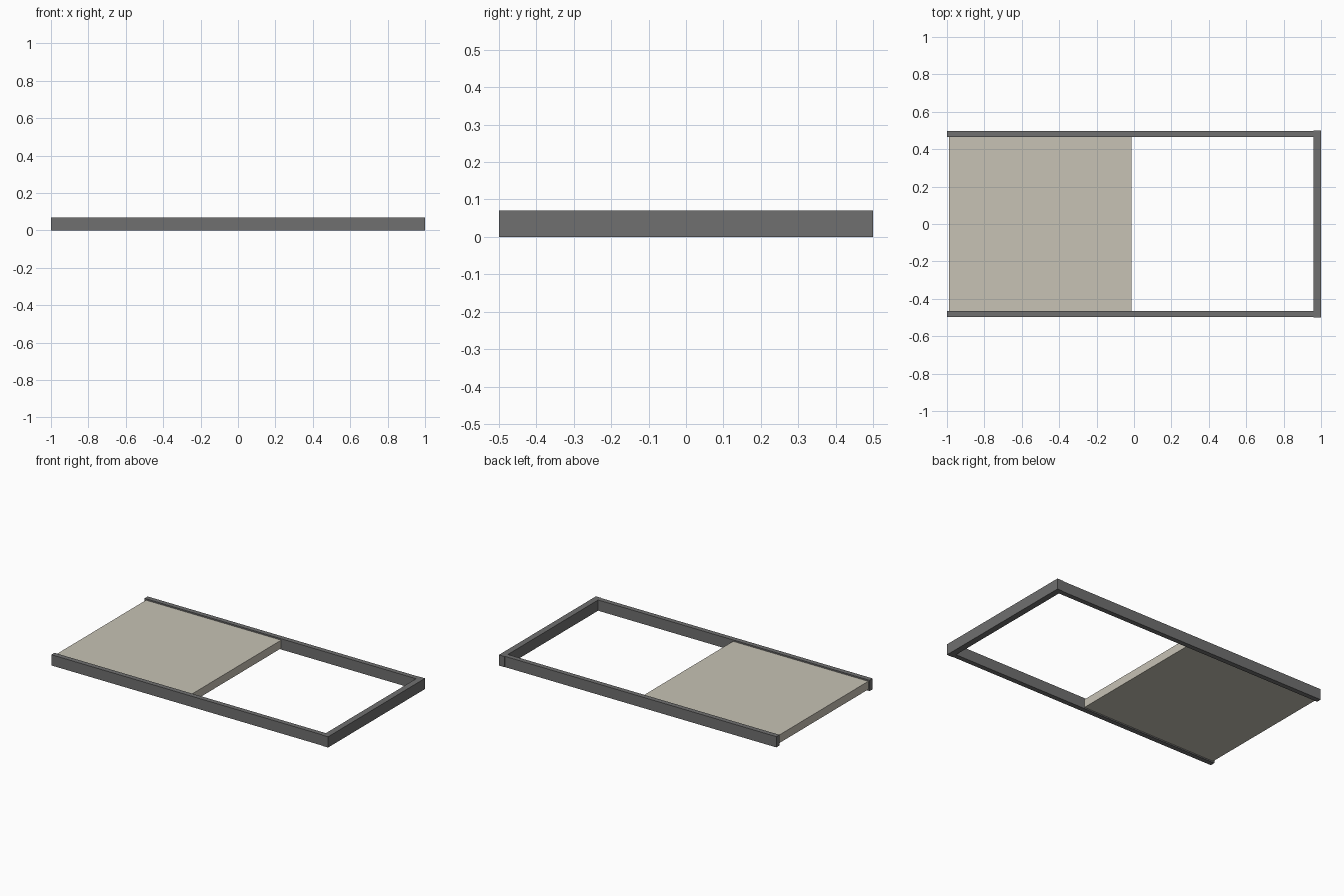
import bpy

cube = bpy.data.objects.get("Cube")
if cube:
    bpy.data.objects.remove(cube, do_unlink=True)


def material(name, colour):
    mat = bpy.data.materials.new(name)
    mat.use_nodes = True
    mat.diffuse_color = colour
    mat.node_tree.nodes["Principled BSDF"].inputs["Base Color"].default_value = colour
    return mat


def box(name, low, high, mat):
    centre = [(a + b) / 2 for a, b in zip(low, high)]
    bpy.ops.mesh.primitive_cube_add(size=1, location=centre)
    obj = bpy.context.object
    obj.name = name
    obj.scale = [b - a for a, b in zip(low, high)]
    bpy.ops.object.transform_apply(location=False, rotation=False, scale=True)
    obj.data.materials.append(mat)
    return obj


grey = material("dark grey metal", (0.16, 0.16, 0.16, 1))
cream = material("warm cream panel", (0.57, 0.54, 0.46, 1))

height = 0.07
rail_in, rail_out = 0.465, 0.497
bar_x = 0.96

# Long side rails, butting against the end bar
box("front_rail", (-1, -rail_out, 0), (bar_x, -rail_in, height), grey)
box("back_rail", (-1, rail_in, 0), (bar_x, rail_out, height), grey)

# End bar, slightly wider than the rails
box("end_bar", (bar_x, -0.5, 0), (1, 0.5, height), grey)

# Panel held between the rails, recessed above and below
box("sliding_panel", (-0.99, -rail_in, 0.008), (-0.014, rail_in, 0.061), cream)
